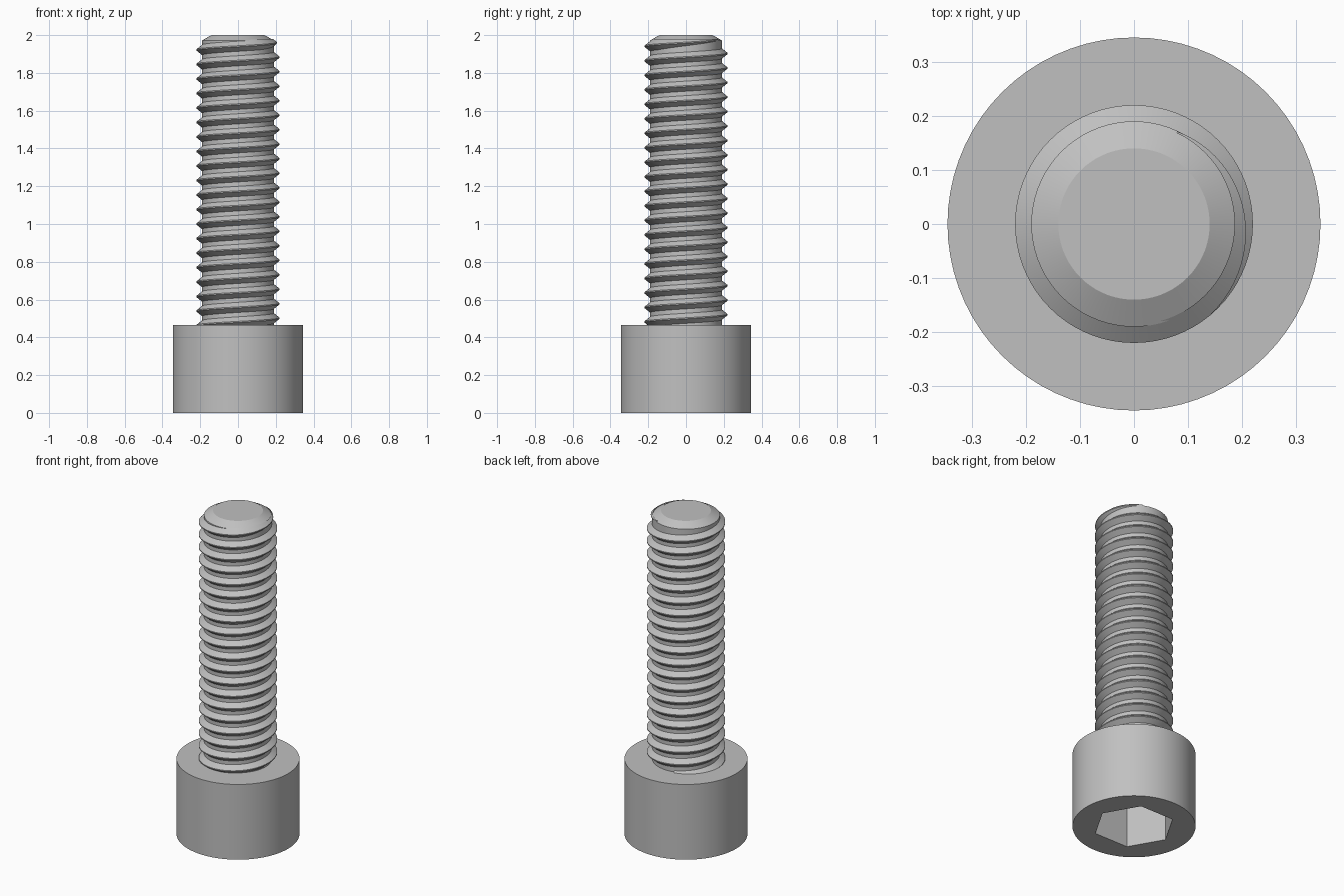
import bpy, bmesh, math

if "Cube" in bpy.data.objects:
    bpy.data.objects.remove(bpy.data.objects["Cube"])

SEG = 72
HEAD_R, HEAD_H = 0.345, 0.465
HEX_R, HEX_DEPTH = 0.23, 0.27
CORE_R, CREST_R, PITCH = 0.19, 0.22, 0.0768

steel = bpy.data.materials.new("grey steel")
steel.diffuse_color = (0.53, 0.53, 0.53, 1)
steel.use_nodes = True
steel.node_tree.nodes["Principled BSDF"].inputs["Base Color"].default_value = steel.diffuse_color


def ring(bm, r, z, n=SEG):
    return [bm.verts.new((r * math.cos(2 * math.pi * i / n),
                          r * math.sin(2 * math.pi * i / n), z)) for i in range(n)]


def bridge(bm, a, b):
    n = len(a)
    for i in range(n):
        j = (i + 1) % n
        bm.faces.new((a[i], a[j], b[j], b[i]))


def finish(bm, name):
    bmesh.ops.recalc_face_normals(bm, faces=bm.faces)
    mesh = bpy.data.meshes.new(name)
    bm.to_mesh(mesh)
    bm.free()
    mesh.materials.append(steel)
    obj = bpy.data.objects.new(name, mesh)
    bpy.context.collection.objects.link(obj)
    bpy.ops.object.select_all(action='DESELECT')
    obj.select_set(True)
    bpy.context.view_layer.objects.active = obj
    bpy.ops.object.shade_smooth_by_angle(angle=math.radians(25))


# Cylindrical head with a hexagonal socket in its underside
bm = bmesh.new()
low, high = ring(bm, HEAD_R, 0), ring(bm, HEAD_R, HEAD_H)
mouth, floor = ring(bm, HEX_R, 0, 6), ring(bm, HEX_R, HEX_DEPTH, 6)
bridge(bm, low, high)
bridge(bm, mouth, floor)
bm.faces.new(high)
bm.faces.new(floor)
step = SEG // 6
for i in range(6):
    arc = [low[(i * step + k) % SEG] for k in range(step + 1)]
    bm.faces.new(arc + [mouth[(i + 1) % 6], mouth[i]])
finish(bm, "socket_head")

# Plain core of the shaft with a chamfered tip
bm = bmesh.new()
rings = [ring(bm, r, z) for r, z in ((CORE_R, HEAD_H - 0.03), (CORE_R, 1.972), (0.14, 2.0))]
bridge(bm, rings[0], rings[1])
bridge(bm, rings[1], rings[2])
bm.faces.new(rings[0])
bm.faces.new(rings[2])
finish(bm, "shaft_core")

# Right-handed thread: a V profile swept up a helix, fading out near the tip
bm = bmesh.new()
END_ANGLE, END_Z = math.radians(65), 1.974
FADE = math.radians(115)
steps = int(19.9 * SEG)
previous = None
for i in range(steps + 1):
    back = 2 * math.pi * (steps - i) / SEG
    a, z = END_ANGLE - back, END_Z - PITCH * back / (2 * math.pi)
    f = min(1.0, back / FADE)
    base, tip = 0.006 + 0.024 * f, 0.003
    crest = CORE_R - 0.001 + (CREST_R - CORE_R + 0.001) * f
    profile = ((CORE_R - 0.004, -base), (crest, -tip), (crest, tip), (CORE_R - 0.004, base))
    section = [bm.verts.new((r * math.cos(a), r * math.sin(a), z + dz)) for r, dz in profile]
    if previous:
        bridge(bm, previous, section)
    else:
        bm.faces.new(section)
    previous = section
bm.faces.new(previous)
finish(bm, "screw_thread")
